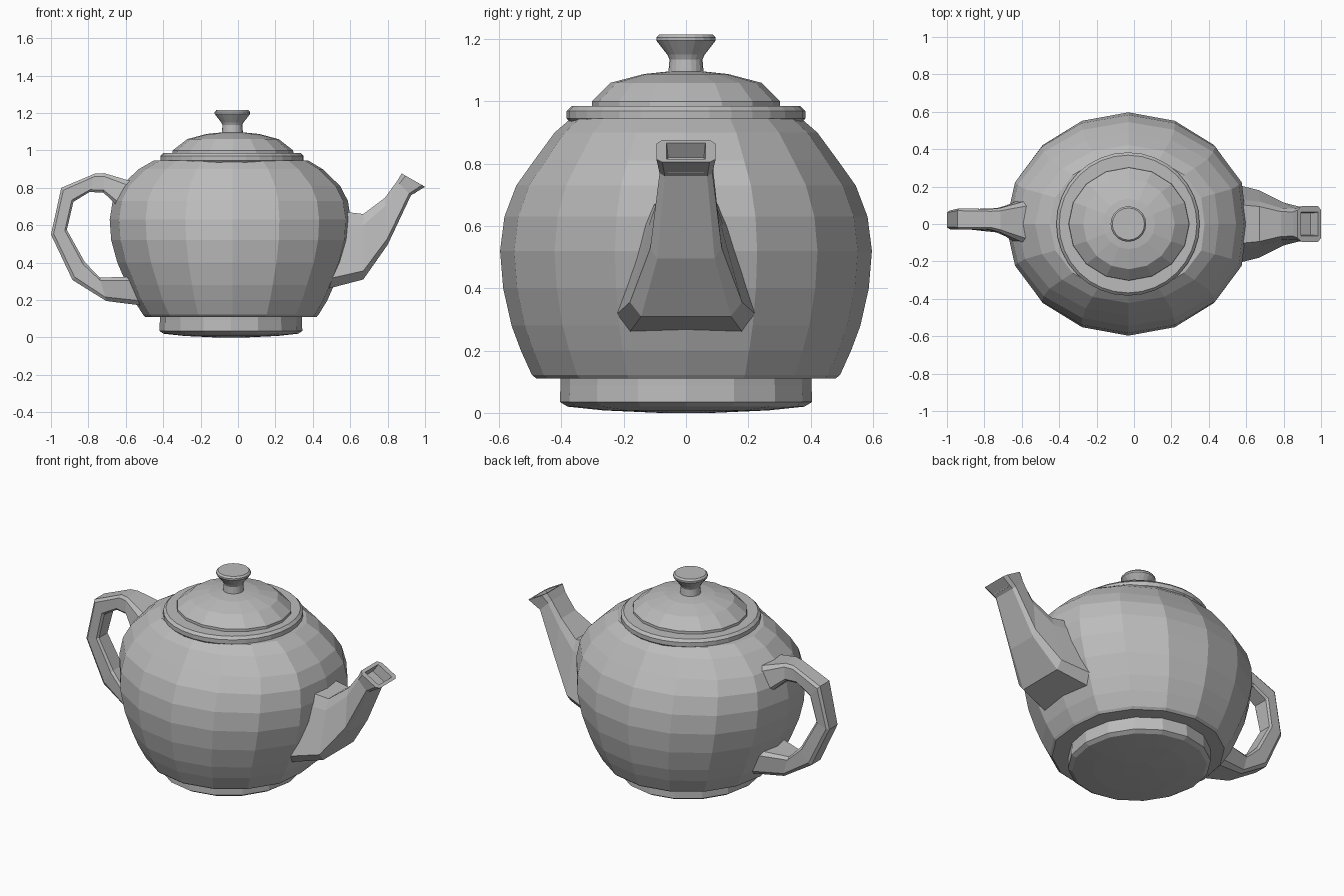
import bpy, bmesh, math

clay = bpy.data.materials.new("plain grey")
clay.diffuse_color = (0.5, 0.5, 0.5, 1)


def loft(name, rings):
    """Skin a list of equal-length point rings and cap both ends, flat shaded."""
    bm = bmesh.new()
    rows = [[bm.verts.new(p) for p in r] for r in rings]
    n = len(rows[0])
    for a, b in zip(rows, rows[1:]):
        for i in range(n):
            j = (i + 1) % n
            bm.faces.new((a[i], a[j], b[j], b[i]))
    bm.faces.new(rows[0][::-1])
    bm.faces.new(rows[-1])
    bmesh.ops.recalc_face_normals(bm, faces=bm.faces)
    me = bpy.data.meshes.new(name)
    bm.to_mesh(me)
    bm.free()
    me.materials.append(clay)
    ob = bpy.data.objects.new(name, me)
    bpy.context.collection.objects.link(ob)
    return ob


def lathe(name, cx, n, profile, flat=1.0):
    """Stack elliptical rings (z, x radius, y radius); flat trims the +x side."""
    loft(name, [[(cx + rx * min(flat, math.cos(2 * math.pi * i / n)),
                  ry * math.sin(2 * math.pi * i / n), z) for i in range(n)]
                for z, rx, ry in profile])


def section(top, bot, wt, wb, cy=0.0, ch=1.0):
    """Four-sided section between top and bottom (x, z) points, ch scales chamfer."""
    half = [(wb * (1 - 0.2 * ch), 0), (wb, 0.13 * ch),
            (wt, 1 - 0.17 * ch), (wt * (1 - 0.22 * ch), 1)]
    loop = half + [(-y, t) for y, t in reversed(half)]
    return [(bot[0] + (top[0] - bot[0]) * t, cy + y,
             bot[1] + (top[1] - bot[1]) * t) for y, t in loop]


# Round body, slightly flattened behind the spout
lathe("body", -0.03, 16, [
    (0.11, 0.40, 0.42), (0.11, 0.467, 0.48), (0.122, 0.478, 0.495),
    (0.20, 0.527, 0.53), (0.28, 0.563, 0.56), (0.40, 0.615, 0.587),
    (0.52, 0.648, 0.597), (0.63, 0.656, 0.583), (0.73, 0.64, 0.545),
    (0.81, 0.597, 0.488), (0.90, 0.50, 0.422), (0.945, 0.422, 0.37)], flat=0.965)

# Foot with a slightly domed underside
lathe("foot", -0.038, 16, [
    (0.0, 0.08, 0.085), (0.008, 0.25, 0.265), (0.02, 0.36, 0.38),
    (0.035, 0.382, 0.405), (0.09, 0.38, 0.403), (0.13, 0.38, 0.403)])

# Lid: rim, dome and knob
lathe("lid_rim", -0.032, 32, [
    (0.93, 0.37, 0.37), (0.945, 0.383, 0.383), (0.97, 0.383, 0.383),
    (0.985, 0.368, 0.368), (0.985, 0.355, 0.355)])
lathe("lid_dome", -0.027, 16, [
    (0.96, 0.325, 0.303), (1.0, 0.322, 0.302), (1.06, 0.245, 0.242),
    (1.088, 0.14, 0.135), (1.096, 0.06, 0.06)])
lathe("knob", -0.03, 20, [(z, r, r) for z, r in [
    (1.08, 0.058), (1.10, 0.056), (1.135, 0.053), (1.15, 0.06),
    (1.195, 0.095), (1.205, 0.095), (1.215, 0.086)]])

# Spout, ending in a recessed mouth
loft("spout", [section(*s) for s in [
    ((0.50, 0.68), (0.44, 0.25), 0.14, 0.235),
    ((0.67, 0.66), (0.67, 0.31), 0.12, 0.18),
    ((0.785, 0.746), (0.80, 0.495), 0.085, 0.115),
    ((0.85, 0.835), (0.925, 0.76), 0.083, 0.085),
    ((0.875, 0.877), (1.0, 0.805), 0.095, 0.095),
    ((0.892, 0.867), (0.983, 0.815), 0.063, 0.063, 0, 0.05),
    ((0.86, 0.82), (0.945, 0.77), 0.058, 0.058, 0, 0.05)]])

# Handle: outer point, inner point, half width, sideways offset
loft("handle", [section(o, i, w, w, c) for o, i, w, c in [
    ((-0.52, 0.82), (-0.61, 0.67), 0.13, 0.005),
    ((-0.715, 0.878), (-0.72, 0.775), 0.065, 0.02),
    ((-0.765, 0.876), (-0.795, 0.777), 0.055, 0.025),
    ((-0.945, 0.80), (-0.88, 0.725), 0.057, 0.027),
    ((-1.0, 0.55), (-0.915, 0.575), 0.05, 0.022),
    ((-0.885, 0.307), (-0.82, 0.404), 0.055, 0.025),
    ((-0.705, 0.195), (-0.74, 0.32), 0.065, 0.02),
    ((-0.47, 0.165), (-0.56, 0.325), 0.13, 0.005)]])
